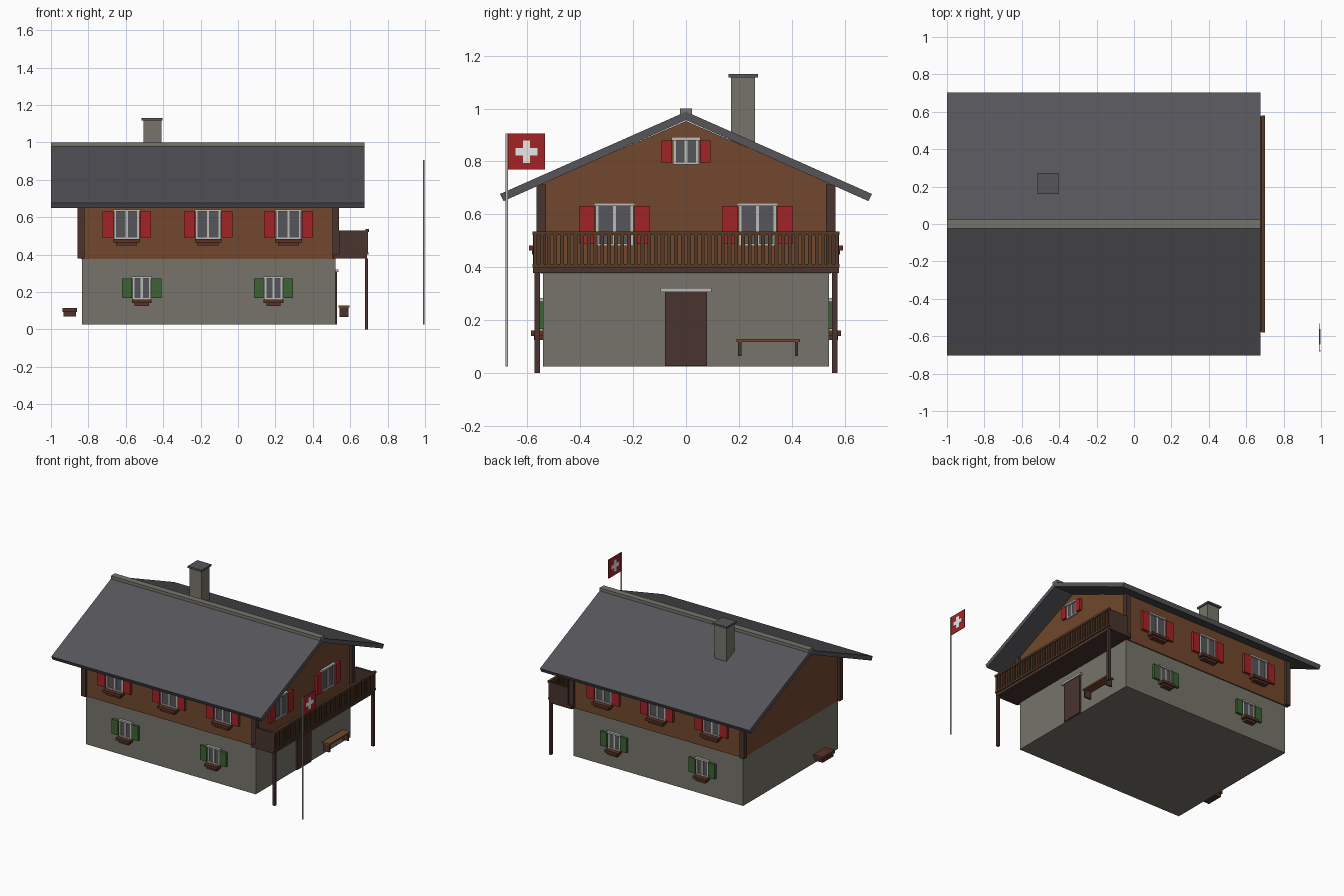
import bpy, bmesh
from math import pi
from mathutils import Matrix

cube = bpy.data.objects.get("Cube")
if cube:
    bpy.data.objects.remove(cube)


def material(name, *rgb):
    m = bpy.data.materials.new(name)
    m.use_nodes = True
    color = (*rgb, 1)
    m.diffuse_color = color
    m.node_tree.nodes["Principled BSDF"].inputs["Base Color"].default_value = color
    return m


STONE = material("stone", .18, .175, .145)
WOOD = material("wood", .165, .064, .026)
DARK = material("dark_wood", .065, .033, .026)
RAIL = material("rail_wood", .09, .043, .02)
BOX = material("planter_brown", .1, .032, .018)
ROOF = material("slate", .092, .092, .103)
RED = material("red", .36, .017, .02)
GREEN = material("green", .043, .125, .032)
LIGHT = material("light_grey", .5, .5, .48)
WHITE = material("white", .8, .8, .78)


def finish(name, bm, mats, matrix=Matrix()):
    bmesh.ops.recalc_face_normals(bm, faces=bm.faces)
    mesh = bpy.data.meshes.new(name)
    bm.to_mesh(mesh)
    bm.free()
    for m in mats:
        mesh.materials.append(m)
    ob = bpy.data.objects.new(name, mesh)
    ob.matrix_world = matrix
    bpy.context.collection.objects.link(ob)
    return ob


def boxes(name, parts, matrix=Matrix()):
    """One object from (material, x range, y range, z range) boxes."""
    bm = bmesh.new()
    mats = []
    for mat, *ranges in parts:
        if mat not in mats:
            mats.append(mat)
        mid = [(a + b) / 2 for a, b in ranges]
        size = [b - a for a, b in ranges]
        old = set(bm.faces)
        bmesh.ops.create_cube(bm, size=1, matrix=Matrix.Translation(mid) @ Matrix.Diagonal((*size, 1)))
        for f in set(bm.faces) - old:
            f.material_index = mats.index(mat)
    return finish(name, bm, mats, matrix)


def extrude_x(name, profile, x0, x1, mat):
    """Solid from a (y, z) outline swept along x."""
    bm = bmesh.new()
    face = bm.faces.new([bm.verts.new((x0, y, z)) for y, z in profile])
    new = bmesh.ops.extrude_face_region(bm, geom=[face])["geom"]
    verts = [v for v in new if isinstance(v, bmesh.types.BMVert)]
    bmesh.ops.translate(bm, verts=verts, vec=(x1 - x0, 0, 0))
    return finish(name, bm, [mat])


# Walls
boxes("ground_floor", [(STONE, (-.835, .52), (-.54, .54), (.025, .378))])
boxes("upper_floor", [(WOOD, (-.84, .522), (-.548, .548), (.376, .715))])
extrude_x("gable", [(-.55, .715), (.55, .715), (0, .953)], -.84, .522, WOOD)
boxes("corner_posts", [(DARK, (x - .018, x + .018), (y - .018, y + .018), (.378, .712))
                       for x in (-.84, .522) for y in (-.548, .548)])

# Roof and chimney
extrude_x("roof", [(0, .956), (.69, .65), (.703, .677), (0, .988),
                   (-.703, .677), (-.69, .65)], -1, .675, ROOF)
boxes("ridge_cap", [(STONE, (-1, .675), (-.023, .023), (.978, 1))])
boxes("chimney", [(STONE, (-.505, -.41), (.17, .26), (.85, 1.117)),
                  (ROOF, (-.515, -.403), (.16, .272), (1.117, 1.13))])


def window(name, matrix, w, z0, z1, shutter, shutter_w, planter):
    """Window on a wall whose outside is local -y."""
    m = .012
    parts = [(ROOF, (-w, w), (-.005, .01), (z0, z1)),
             (LIGHT, (-.006, .006), (-.01, 0), (z0, z1)),
             (LIGHT, (-w - .005, w + .005), (-.018, 0), (z1 - .004, z1 + .008)),
             (LIGHT, (-w, w), (-.012, 0), (z0 - .004, z0 + .006))]
    for s in (-1, 1):
        edge = sorted((s * w, s * (w - m)))
        leaf = sorted((s * (w + .003), s * (w + shutter_w)))
        parts += [(LIGHT, edge, (-.01, 0), (z0, z1)),
                  (shutter, leaf, (-.018, 0), (z0 + .004, z1 - .004))]
    if planter:
        parts += [(BOX, (-w - .003, w + .003), (-.045, 0), (z0 - .022, z0 - .003)),
                  (BOX, (-w + .012, w - .012), (-.035, 0), (z0 - .038, z0 - .022))]
    boxes(name, parts, matrix)


# Windows on both long sides
for side, angle, s in (("front", 0, -1), ("back", pi, 1)):
    turn = Matrix.Rotation(angle, 4, "Z")
    for x in (-.595, -.16, .27):
        window(side + "_upper_window", Matrix.Translation((x, s * .548, 0)) @ turn,
               .068, .486, .634, RED, .062, True)
    for x in (-.515, .19):
        window(side + "_lower_window", Matrix.Translation((x, s * .54, 0)) @ turn,
               .05, .163, .275, GREEN, .055, True)

# Windows on the balcony side
turn = Matrix.Rotation(pi / 2, 4, "Z")
for y in (-.27, .27):
    window("balcony_window", Matrix.Translation((.522, y, 0)) @ turn,
           .072, .484, .635, RED, .062, False)
window("gable_window", Matrix.Translation((.522, 0, 0)) @ turn, .049, .792, .884, RED, .043, False)

# Door
boxes("door", [(DARK, (.51, .53), (-.08, .08), (.027, .307)),
               (LIGHT, (.51, .537), (-.097, .097), (.307, .321))])

# Balcony
boxes("balcony_floor", [(DARK, (.51, .69), (-.578, .578), (.378, .403))])
boxes("balcony_sides", [(DARK, (.54, .688), sorted((s * .565, s * .578)), (.385, .528))
                        for s in (-1, 1)])
count = 46
rails = [(RAIL, (.682, .7), (-.58, .58), (.521, .536)),
         (RAIL, (.682, .698), (-.58, .58), (.4, .412))]
for i in range(count):
    y = -.57 + 1.14 * i / (count - 1)
    rails.append((RAIL, (.686, .695), (y - .007, y + .007), (.405, .525)))
boxes("balcony_railing", rails)
boxes("balcony_posts", [(DARK, (.678, .696), (y - .01, y + .01), (0, .38)) for y in (-.562, .562)])

# Bench by the door and trough at the far end
boxes("bench", [(WOOD, (.537, .597), (.19, .43), (.118, .129))] +
      [(DARK, (.542, .592), (y - .006, y + .006), (.065, .118)) for y in (.203, .418)])
boxes("trough", [(BOX, (-.938, -.862), (-.36, -.22), (.092, .114)),
                 (DARK, (-.932, -.866), (-.35, -.23), (.069, .092))])

# Flag and pole
bm = bmesh.new()
bmesh.ops.create_cone(bm, cap_ends=True, segments=12, radius1=.005, radius2=.005, depth=.88,
                      matrix=Matrix.Translation((.993, -.678, .465)))
finish("flag_pole", bm, [LIGHT])
fy, fz = -.603, .837
cross = (.989, .997)
boxes("flag", [(RED, (.991, .995), (fy - .07, fy + .07), (fz - .068, fz + .068)),
               (WHITE, cross, (fy - .042, fy + .042), (fz - .014, fz + .014)),
               (WHITE, cross, (fy - .014, fy + .014), (fz - .042, fz + .042))])
